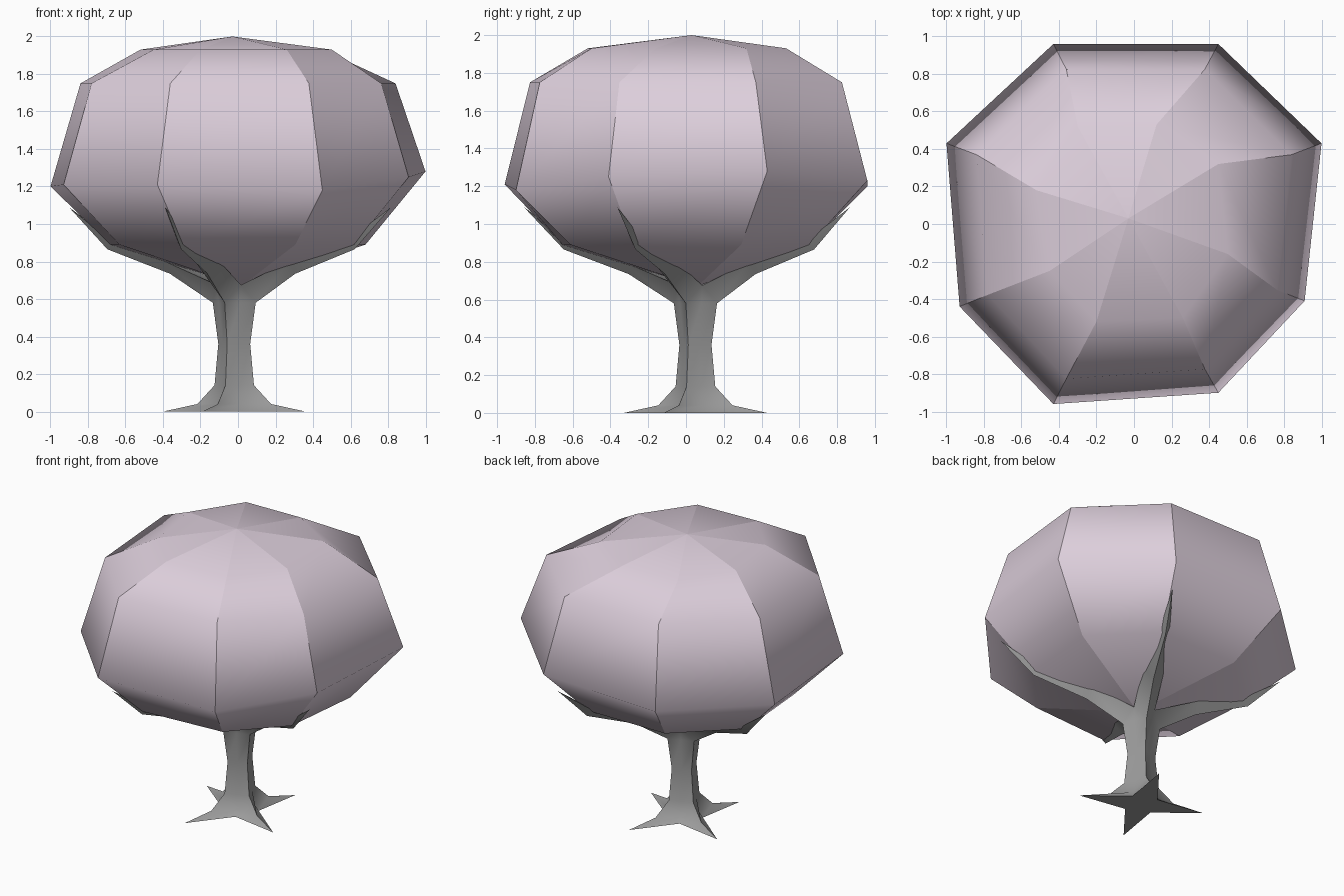
import bpy, bmesh
from math import radians, sin, cos, atan2
from mathutils import Vector

if "Cube" in bpy.data.objects:
    bpy.data.objects.remove(bpy.data.objects["Cube"])


def material(name, color):
    m = bpy.data.materials.new(name)
    m.diffuse_color = (*color, 1)
    m.use_nodes = True
    m.node_tree.nodes["Principled BSDF"].inputs["Base Color"].default_value = m.diffuse_color
    return m


def finish(bm, name, mat):
    bmesh.ops.recalc_face_normals(bm, faces=bm.faces)
    for f in bm.faces:
        f.smooth = True
    me = bpy.data.meshes.new(name)
    bm.to_mesh(me)
    bm.free()
    me.materials.append(mat)
    ob = bpy.data.objects.new(name, me)
    bpy.context.collection.objects.link(ob)
    return ob


pink = material("pale_pink_leaves", (0.72, 0.62, 0.71))
grey = material("grey_bark", (0.33, 0.33, 0.33))

# Widest ring of the canopy and the small ring near its top
WIDE = [(0.45, -0.90, 1.18), (0.91, -0.41, 1.25), (1.0, 0.43, 1.28), (0.45, 0.96, 1.23),
        (-0.43, 0.96, 1.20), (-1.0, 0.43, 1.20), (-0.93, -0.44, 1.21), (-0.43, -0.96, 1.21)]
CROWN = [(0.26, -0.50), (0.50, -0.16), (0.45, 0.32), (0.12, 0.53),
         (-0.30, 0.52), (-0.52, 0.18), (-0.45, -0.25), (-0.20, -0.52)]

# Canopy: eight columns with crisp vertical creases
bm = bmesh.new()
rings = [[(x * 0.68, y * 0.68, 0.89) for x, y, z in WIDE],
         WIDE,
         [(x * 0.84, y * 0.86, 1.75) for x, y, z in WIDE],
         [(x, y, 1.93) for x, y in CROWN]]
rings = [[bm.verts.new(p) for p in r] for r in rings]
bottom = bm.verts.new((0.02, 0.06, 0.67))
top = bm.verts.new((-0.03, 0.03, 2.0))
for i in range(8):
    j = (i + 1) % 8
    bm.faces.new((bottom, rings[0][j], rings[0][i]))
    for a, b in zip(rings, rings[1:]):
        bm.faces.new((a[i], a[j], b[j], b[i]))
    bm.faces.new((rings[-1][i], rings[-1][j], top))
    column = [bottom] + [r[i] for r in rings] + [top]
    for a, b in zip(column, column[1:]):
        bm.edges.get((a, b)).smooth = False
finish(bm, "canopy", pink)

# Trunk: square section whose corners run into four roots and four branches
bm = bmesh.new()
C = Vector((-0.02, 0.05, 0))
ANGLE = radians(-114)


def polar(k, r, z):
    a = ANGLE + k * radians(45)
    return bm.verts.new((C.x + r * cos(a), C.y + r * sin(a), z))


# corner radius, side radius, height
PROFILE = [(0.415, 0.12, 0.0), (0.215, 0.10, 0.04), (0.115, 0.082, 0.14),
           (0.093, 0.066, 0.36), (0.125, 0.088, 0.58)]
rings = [[polar(k, s if k % 2 else c, z) for k in range(8)] for c, s, z in PROFILE]
bm.faces.new(rings[0][::-1])
for a, b in zip(rings, rings[1:]):
    for i in range(8):
        j = (i + 1) % 8
        bm.faces.new((a[i], a[j], b[j], b[i]))

# Branches: thin tapering wedges hugging the underside of the canopy
forks = [polar(2 * i + 1, 0.10, 0.675) for i in range(4)]
bm.faces.new(forks)
for i, n in enumerate((7, 1, 3, 5)):
    ridge, left, right = rings[-1][2 * i], forks[i - 1], forks[i]
    bm.faces.new((ridge, rings[-1][2 * i - 1], left))
    bm.faces.new((ridge, rings[-1][2 * i + 1], right))
    P = Vector((WIDE[n][0], WIDE[n][1], 0))
    out = P - C
    side = Vector((-out.y, out.x, 0)).normalized()
    # fraction outward, ridge height, half width, upper edge height
    for s, z, w, zs in ((0.35, 0.735, 0.07, 0.80), (0.69, 0.865, 0.03, 0.93)):
        mid = C + out * s
        r2 = bm.verts.new(mid + Vector((0, 0, z)))
        l2 = bm.verts.new(mid - side * w + Vector((0, 0, zs)))
        q2 = bm.verts.new(mid + side * w + Vector((0, 0, zs)))
        bm.faces.new((ridge, left, l2, r2))
        bm.faces.new((ridge, r2, q2, right))
        bm.faces.new((left, right, q2, l2))
        ridge, left, right = r2, l2, q2
    tip = bm.verts.new(C + out * 0.9 + Vector((0, 0, 1.09)))
    bm.faces.new((ridge, left, tip))
    bm.faces.new((ridge, tip, right))
    bm.faces.new((left, right, tip))
bmesh.ops.recalc_face_normals(bm, faces=bm.faces)
for e in bm.edges:
    e.smooth = e.calc_face_angle(0) < radians(50)
finish(bm, "trunk", grey)
